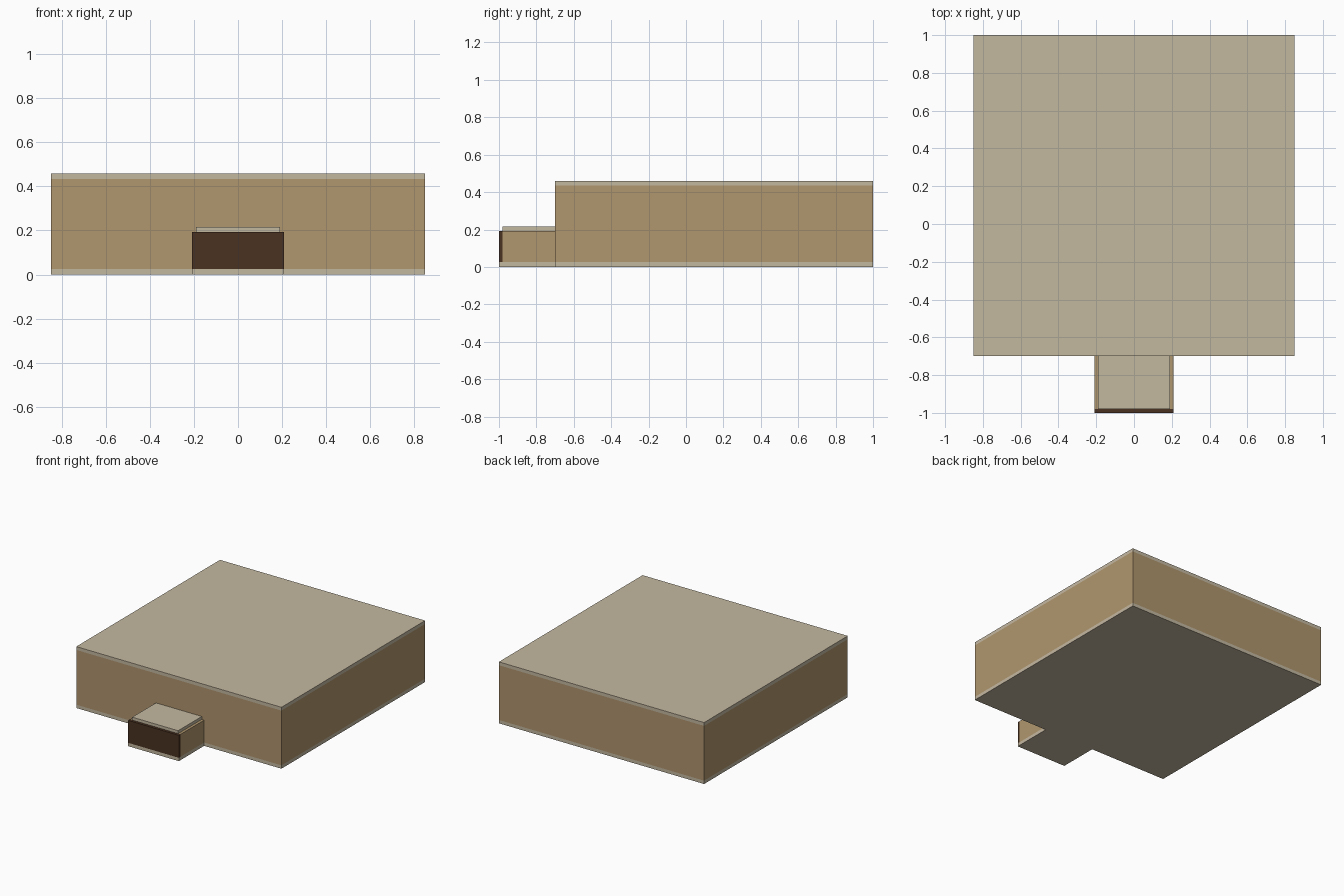
import bpy
import bmesh

if "Cube" in bpy.data.objects:
    bpy.data.objects.remove(bpy.data.objects["Cube"])


def linear(c):
    c /= 255
    return c / 12.92 if c <= 0.04045 else ((c + 0.055) / 1.055) ** 2.4


def material(name, rgb):
    m = bpy.data.materials.new(name)
    m.diffuse_color = (*[linear(c) for c in rgb], 1)
    m.use_nodes = True
    m.node_tree.nodes["Principled BSDF"].inputs["Base Color"].default_value = m.diffuse_color
    return m


STONE = material("pale_stone", (196, 184, 160))
TAN = material("tan_wall", (176, 150, 110))
BROWN = material("dark_brown", (74, 50, 34))


def box(name, mat, x, y, z):
    """Box spanning the given (min, max) range on each axis."""
    bm = bmesh.new()
    bmesh.ops.create_cube(bm, size=1)
    for v in bm.verts:
        v.co = [r[0] if c < 0 else r[1] for c, r in zip(v.co, (x, y, z))]
    mesh = bpy.data.meshes.new(name)
    bm.to_mesh(mesh)
    bm.free()
    mesh.materials.append(mat)
    obj = bpy.data.objects.new(name, mesh)
    bpy.context.collection.objects.link(obj)


W, FRONT, BACK = 0.85, -0.70, 1.0      # main hall footprint
FLOOR, EAVE, TOP = 0.025, 0.435, 0.46  # main hall levels
PW, PF, PT = 0.21, -1.0, 0.193         # porch half width, front, wall top
T = 0.02                               # panel thickness

# Main hall: floor, walls and flat roof
box("main_floor", STONE, (-W, W), (FRONT, BACK), (0, FLOOR))
box("main_roof", STONE, (-W, W), (FRONT, BACK), (EAVE, TOP))
box("front_wall", TAN, (-W, W), (FRONT, FRONT + T), (FLOOR, EAVE))
box("back_wall", TAN, (-W, W), (BACK - T, BACK), (FLOOR, EAVE))
for side, s in (("left", -1), ("right", 1)):
    box(side + "_wall", TAN, sorted((s * W, s * (W - T))),
        (FRONT + T, BACK - T), (FLOOR, EAVE))
    # Porch side walls
    box(side + "_porch_wall", TAN, sorted((s * PW, s * (PW - T))),
        (PF + T, FRONT), (FLOOR, PT))

# Entrance porch: floor, raised roof slab and door
box("porch_floor", STONE, (-PW, PW), (PF, FRONT), (0, FLOOR))
box("porch_roof", STONE, (-PW + T, PW - T), (PF + T, FRONT), (PT, PT + 0.022))
box("porch_door", BROWN, (-PW, PW), (PF, PF + T), (FLOOR, PT))
